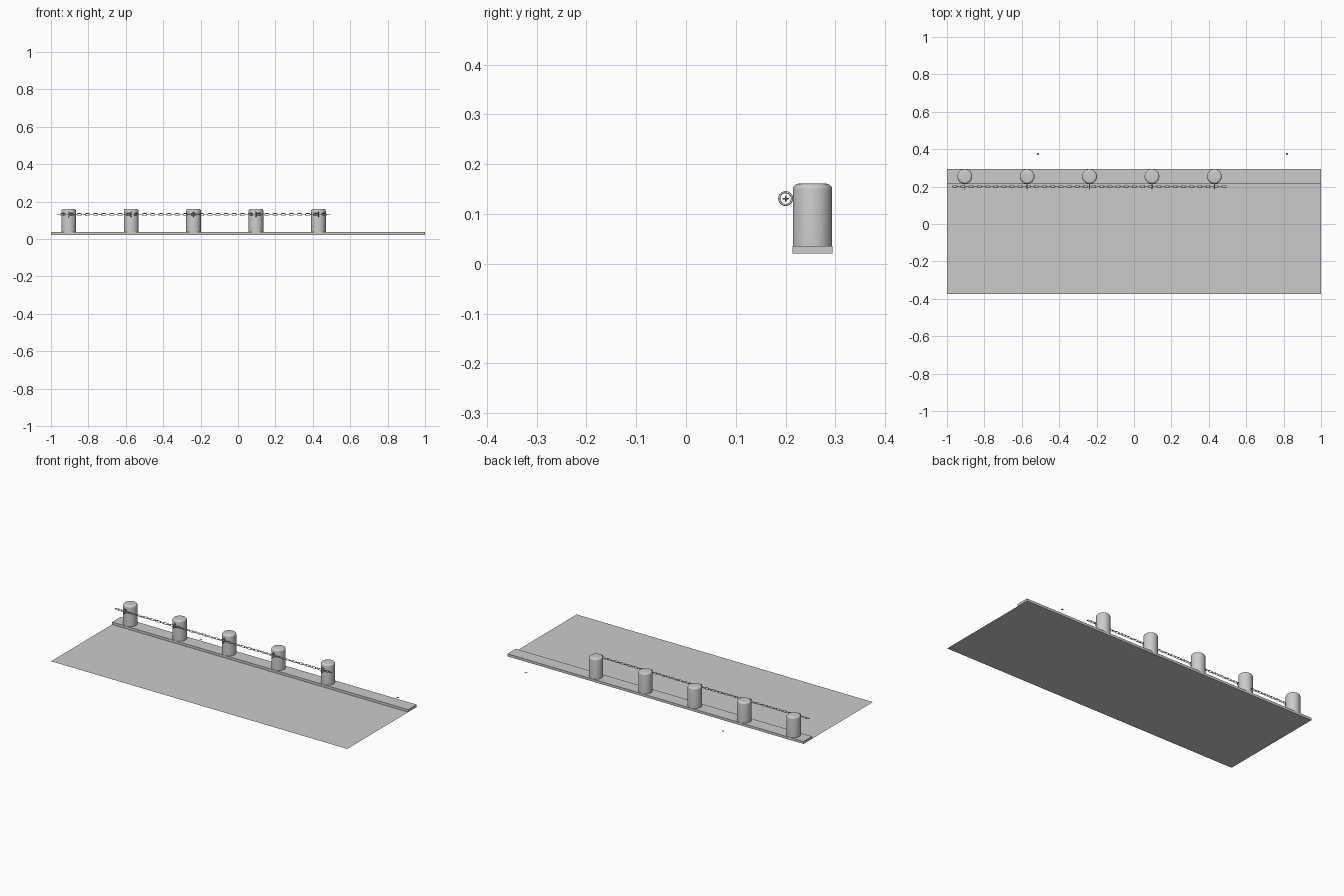
import bpy, bmesh, math
from mathutils import Vector

if "Cube" in bpy.data.objects:
    bpy.data.objects.remove(bpy.data.objects["Cube"])

grey = bpy.data.materials.new("concrete_grey")
grey.diffuse_color = (0.6, 0.6, 0.6, 1)
grey.use_nodes = True
grey.node_tree.nodes["Principled BSDF"].inputs["Base Color"].default_value = grey.diffuse_color


def add(name, bm, smooth=False):
    me = bpy.data.meshes.new(name)
    bmesh.ops.recalc_face_normals(bm, faces=bm.faces)
    bm.to_mesh(me)
    bm.free()
    me.materials.append(grey)
    ob = bpy.data.objects.new(name, me)
    bpy.context.collection.objects.link(ob)
    if smooth:
        bpy.ops.object.select_all(action='DESELECT')
        ob.select_set(True)
        bpy.context.view_layer.objects.active = ob
        bpy.ops.object.shade_smooth_by_angle(angle=math.radians(50))
    return ob


def plate(name, x0, x1, y0, y1, z):
    bm = bmesh.new()
    bm.faces.new([bm.verts.new(p) for p in
                  ((x0, y0, z), (x1, y0, z), (x1, y1, z), (x0, y1, z))])
    ob = add(name, bm)
    if ob.data.polygons[0].normal.z < 0:
        ob.data.flip_normals()


def tube_loop(bm, path, axis, radius, sides):
    """Closed round tube along a flat loop whose plane normal is axis."""
    n = len(path)
    rings = []
    for i, p in enumerate(path):
        out = (path[(i + 1) % n] - path[i - 1]).normalized().cross(axis)
        rings.append([bm.verts.new(p + radius * (math.cos(a) * out + math.sin(a) * axis))
                      for a in (2 * math.pi * k / sides for k in range(sides))])
    for i in range(n):
        a, b = rings[i], rings[(i + 1) % n]
        for k in range(sides):
            m = (k + 1) % sides
            bm.faces.new((a[k], a[m], b[m], b[k]))


# Road surface, with a raised kerb along the back
Z0, Z1 = 0.021, 0.036
plate("road_surface", -1, 1, -0.374, 0.213, Z0)
bm = bmesh.new()
bmesh.ops.create_cube(bm, size=1)
for v in bm.verts:
    v.co = (v.co.x * 2, 0.254 + v.co.y * 0.081, (Z0 + Z1) / 2 + v.co.z * (Z1 - Z0))
add("kerb", bm)

# Two tiny loose plates behind the kerb
for i, x in enumerate((-0.513, 0.818)):
    plate(f"small_plate_{i + 1}", x - 0.006, x + 0.006, 0.368, 0.38, 0.0)

# Bollards with rounded tops, each with a chain ring in front
POST_X = [-0.905 + 0.3337 * i for i in range(5)]
CY, CZ = 0.2, 0.131
R, TOP, B = 0.0395, 0.161, 0.012
profile = [(R, Z1)] + [(R - B + B * math.cos(a), TOP - B + B * math.sin(a))
                       for a in (math.pi / 2 * k / 5 for k in range(6))]
for i, x in enumerate(POST_X):
    bm = bmesh.new()
    rings = [[bm.verts.new((x + r * math.cos(2 * math.pi * k / 32),
                            0.254 + r * math.sin(2 * math.pi * k / 32), z))
              for k in range(32)] for r, z in profile]
    for a, b in zip(rings, rings[1:]):
        for k in range(32):
            m = (k + 1) % 32
            bm.faces.new((a[k], a[m], b[m], b[k]))
    bm.faces.new(rings[0])
    bm.faces.new(rings[-1])
    add(f"bollard_{i + 1}", bm, True)

    bm = bmesh.new()
    path = [Vector((x, CY + 0.0128 * math.cos(t), CZ + 0.0128 * math.sin(t)))
            for t in (2 * math.pi * k / 24 for k in range(24))]
    tube_loop(bm, path, Vector((1, 0, 0)), 0.0022, 8)
    add(f"chain_ring_{i + 1}", bm, True)

# Chain of alternating upright and flat links
LINKS, LENGTH, WIDTH, WIRE = 67, 0.028, 0.0135, 0.0016
X0, X1 = -0.972, 0.496
PITCH = (X1 - X0 - LENGTH) / (LINKS - 1)
bend = WIDTH / 2 - WIRE
straight = LENGTH / 2 - WIDTH / 2
bm = bmesh.new()
for i in range(LINKS):
    side = Vector((0, 0, 1)) if i % 2 else Vector((0, 1, 0))
    axis = Vector((1, 0, 0)).cross(side)
    c = Vector((X0 + LENGTH / 2 + i * PITCH, CY, CZ))
    path = []
    for s in (1, -1):
        for k in range(7):
            t = -math.pi / 2 + math.pi * k / 6
            path.append(c + Vector((s * (straight + bend * math.cos(t)), 0, 0))
                        + side * (s * bend * math.sin(t)))
    tube_loop(bm, path, axis, WIRE, 6)
add("chain", bm, True)
